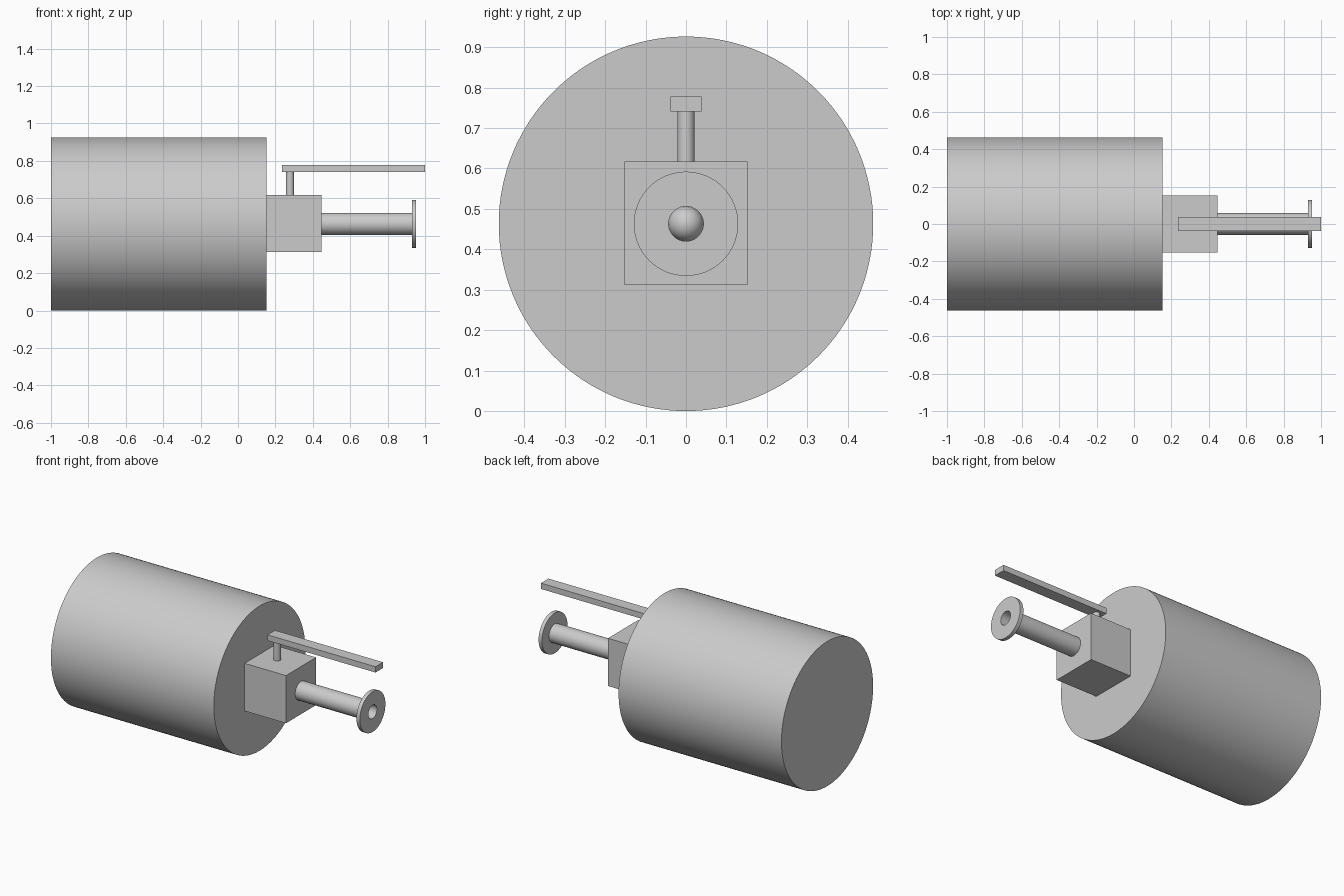
import bpy, bmesh, math
from mathutils import Matrix, Vector

cube = bpy.data.objects.get("Cube")
if cube:
    bpy.data.objects.remove(cube, do_unlink=True)

grey = bpy.data.materials.new("light grey")
grey.use_nodes = True
grey.diffuse_color = (0.6, 0.6, 0.6, 1)
grey.node_tree.nodes["Principled BSDF"].inputs["Base Color"].default_value = (0.6, 0.6, 0.6, 1)

AXIS_Z = 0.463


def finish(bm, name, smooth=True):
    bmesh.ops.recalc_face_normals(bm, faces=bm.faces)
    mesh = bpy.data.meshes.new(name)
    bm.to_mesh(mesh)
    bm.free()
    mesh.materials.append(grey)
    obj = bpy.data.objects.new(name, mesh)
    bpy.context.collection.objects.link(obj)
    if smooth:
        bpy.ops.object.select_all(action='DESELECT')
        obj.select_set(True)
        bpy.context.view_layer.objects.active = obj
        bpy.ops.object.shade_smooth_by_angle(angle=math.radians(30))
    return obj


def box(name, low, high):
    low, high = Vector(low), Vector(high)
    bm = bmesh.new()
    bmesh.ops.create_cube(bm, size=1, matrix=Matrix.Translation((low + high) / 2)
                          @ Matrix.Diagonal((*(high - low), 1)))
    return finish(bm, name, False)


def lathe(name, profile, segments):
    """Turn (x, radius) points around the long horizontal axis."""
    bm = bmesh.new()
    verts = [bm.verts.new((x, 0, AXIS_Z + r)) for x, r in profile]
    edges = [bm.edges.new(pair) for pair in zip(verts, verts[1:])]
    bmesh.ops.spin(bm, geom=verts + edges, cent=(0, 0, AXIS_Z), axis=(1, 0, 0),
                   angle=math.tau, steps=segments, use_duplicate=False)
    bmesh.ops.remove_doubles(bm, verts=bm.verts, dist=0.00001)
    return finish(bm, name)


# Tank and square valve housing
lathe("tank", [(-1, 0), (-1, AXIS_Z), (0.153, AXIS_Z), (0.153, 0)], 128)
box("valve_housing", (0.145, -0.152, 0.312), (0.446, 0.152, 0.617))

# Hollow outlet pipe with end flange, closed inside by a rounded ball face
BORE, BALL_X = 0.043, 0.45
dome = [(BALL_X + BORE * math.cos(a), BORE * math.sin(a))
        for a in (math.pi / 2 * i / 12 for i in range(12, -1, -1))]
lathe("outlet_pipe", [(0.44, 0), (0.44, 0.059), (0.929, 0.059), (0.929, 0.129),
                      (0.953, 0.129), (0.953, BORE)] + dome, 64)

# Valve stem and lever handle
bm = bmesh.new()
bmesh.ops.create_cone(bm, cap_ends=True, segments=48, radius1=0.021, radius2=0.021,
                      depth=0.14, matrix=Matrix.Translation((0.278, 0, 0.677)))
finish(bm, "valve_stem")
box("lever_handle", (0.236, -0.038, 0.741), (1, 0.038, 0.778))
